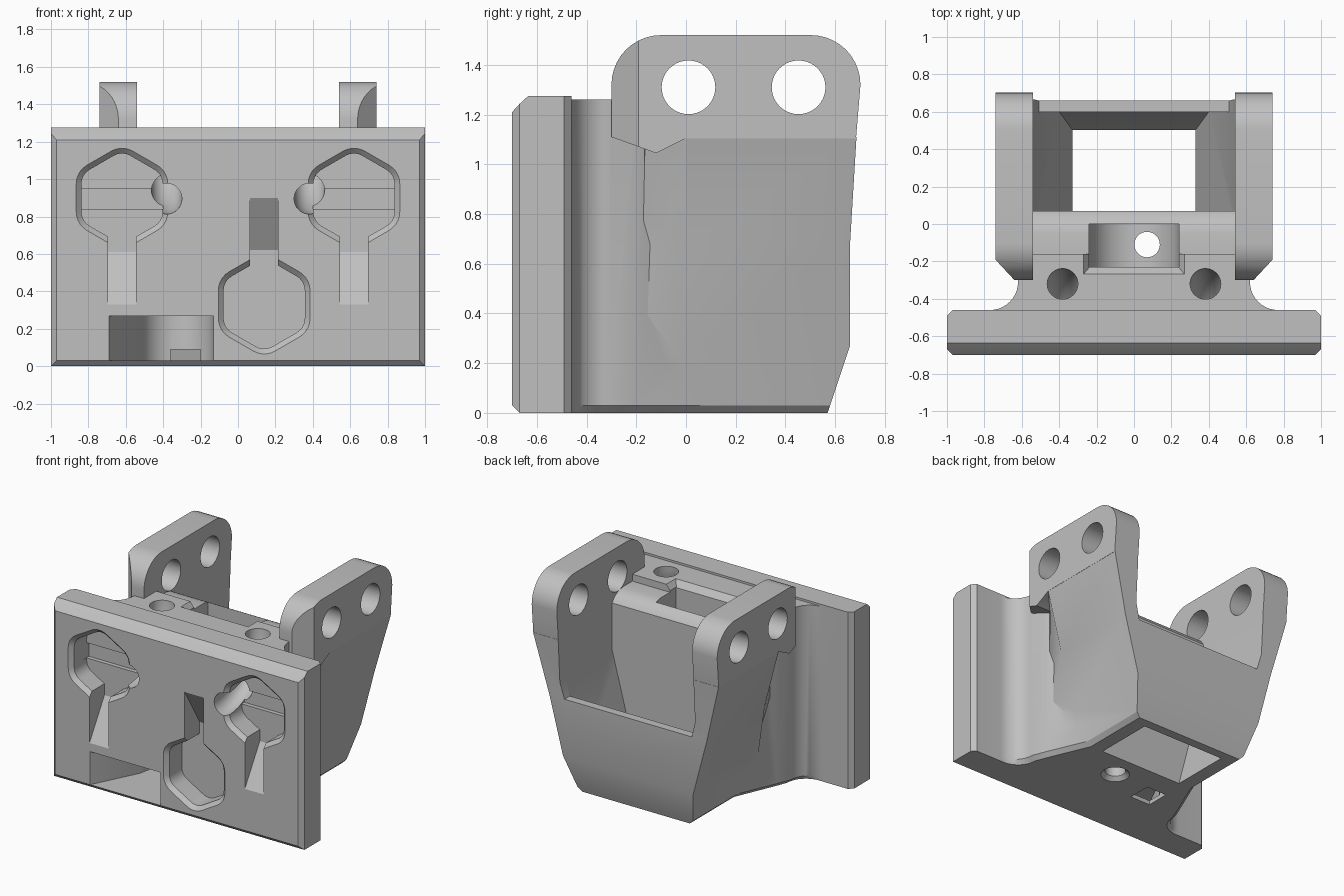
import bpy, bmesh
from math import sin, cos, pi, radians

old = bpy.data.objects.get("Cube")
if old:
    bpy.data.objects.remove(old, do_unlink=True)

grey = bpy.data.materials.new("matte grey")
grey.use_nodes = True
colour = (0.53, 0.53, 0.53, 1)
grey.diffuse_color = colour
grey.node_tree.nodes["Principled BSDF"].inputs["Base Color"].default_value = colour


def loft(name, rings):
    """Skin matching rings of points and cap both ends."""
    bm = bmesh.new()
    loops = [[bm.verts.new(p) for p in ring] for ring in rings]
    n = len(loops[0])
    for a, b in zip(loops, loops[1:]):
        for i in range(n):
            j = (i + 1) % n
            bm.faces.new((a[i], a[j], b[j], b[i]))
    bm.faces.new(loops[0])
    bm.faces.new(loops[-1])
    bmesh.ops.recalc_face_normals(bm, faces=bm.faces)
    mesh = bpy.data.meshes.new(name)
    bm.to_mesh(mesh)
    bm.free()
    mesh.materials.append(grey)
    ob = bpy.data.objects.new(name, mesh)
    bpy.context.collection.objects.link(ob)
    return ob


def place(axis, d, u, v):
    return {"x": (d, u, v), "y": (u, d, v), "z": (u, v, d)}[axis]


def prism(name, axis, pts, d0, d1):
    return loft(name, [[place(axis, d, u, v) for u, v in pts] for d in (d0, d1)])


def rect(u0, u1, v0, v1):
    return [(u0, v0), (u1, v0), (u1, v1), (u0, v1)]


def arc(cu, cv, r, a0, a1, n=10):
    angles = [radians(a0 + (a1 - a0) * i / n) for i in range(n + 1)]
    return [(cu + r * cos(a), cv + r * sin(a)) for a in angles]


def circle(cu, cv, r):
    return arc(cu, cv, r, 0, 360, 40)[:-1]


def stack(name, axis, sections):
    """Loft of rectangles: (d, u0, u1, v0, v1)."""
    return loft(name, [[place(axis, s[0], u, v) for u, v in rect(*s[1:])] for s in sections])


def mirrored(half, z, inset=0):
    """Close a right-hand outline with its mirror image at height z."""
    right = [(x - inset, y) for x, y in half]
    return [(x, y, z) for x, y in right + [(-x, y) for x, y in reversed(right)]]


def combine(ob, other, op):
    mod = ob.modifiers.new("combine", "BOOLEAN")
    mod.operation, mod.object, mod.solver = op, other, "EXACT"
    bpy.context.view_layer.objects.active = ob
    bpy.ops.object.modifier_apply(modifier=mod.name)
    bpy.data.objects.remove(other, do_unlink=True)


def cut(ob, *cutters):
    for c in cutters:
        combine(ob, c, "DIFFERENCE")


# Front plate with chamfered rim
bracket = stack("mounting_bracket", "y", [
    (-.70, -.97, .97, .03, 1.21), (-.67, -1, 1, 0, 1.243), (-.635, -1, 1, 0, 1.275),
    (-.49, -1, 1, 0, 1.275), (-.46, -.97, .97, 0, 1.275)])

# Neck with concave sides, joining the plate to the frame
flare = [(.77, -.47)] + arc(.77, -.31, .15, 270, 180)
low = flare + [(.58, -.21), (.46, .07)]
high = flare + [(.61, -.2), (.56, .07)]
neck = loft("neck", [mirrored(low, 0, .03), mirrored(low, .03), mirrored(high, 1.26)])
rail_top = [(-.16, 1.4), (-.16, 1.21), (-.05, 1.21), (0, 1.2), (.045, 1.175), (.07, 1.14),
            (.2, 1.14), (.2, 1.4)]
cut(neck, prism("rail_cutter", "x", rail_top, -.7, .7))

# Tapered frame with an open well through it
frame = loft("frame", [
    mirrored([(.54, -.22), (w, 0), (w, back)], z)
    for z, w, back in ((0, .43, .57), (.03, .46, .58), (.27, .52, .66),
                       (.68, .628, .66), (1.11, .74, .686))])
cut(frame,
    stack("well", "z", [(-.01, -.327, .327, .07, .5), (.27, -.40, .40, .07, .6),
                        (.80, -.54, .54, .07, .6), (1.2, -.54, .54, .07, .6)]),
    stack("back_gap", "z", [(.68, -.508, .508, .08, .9), (.80, -.54, .54, .08, .9),
                            (1.2, -.54, .54, .08, .9)]))

# Two ears with pivot holes
ear_outline = ([(-.12, 1.045), (0, 1.105), (.684, 1.105)] + arc(.502, 1.32, .2, 0, 90)
               + arc(-.1, 1.32, .2, 90, 180) + [(-.3, 1.11)])
ears = []
for side in (-1, 1):
    ear = prism("ear", "x", ear_outline, side * .54, side * .74)
    corner = [(side * .63, -.31), (side * .76, -.31), (side * .76, -.17)]
    cut(ear, prism("corner_cutter", "z", corner, .9, 1.6))
    for y in (.01, .453):
        cut(ear, prism("pivot_hole", "x", circle(y, 1.31, .108), side * .4, side * .9))
    ears.append(ear)

for part in [neck, frame] + ears:
    combine(bracket, part, "UNION")


# Keyhole pockets: rounded hexagon with a chamfered rim, slot and ramp
def keyhole(cx, cz, way):
    def ring(y, inset):
        pts = []
        for k in range(6):
            a = 30 + 60 * k
            pts += arc(cx + .149 * cos(radians(a)), cz + .149 * sin(radians(a)),
                       .116 - inset, a - 30, a + 30, 5)
        return [(x, y, z) for x, z in pts]
    floor = -.53
    cut(bracket, loft("hexagon", [ring(-.71, -.01), ring(-.672, .028), ring(floor, .028)]))
    ramp = [(-.72, cz), (floor, cz), (floor, cz + way * .29), (-.7, cz + way * .57),
            (-.72, cz + way * .57)]
    cut(bracket, prism("slot", "x", ramp, cx - .075, cx + .075))


# Curved channel turning from the plate front up to the neck top
def elbow(cx):
    rings = []
    for i in range(-1, 14):
        a = pi / 2 * min(max(i, 0), 12) / 12
        dy = -.1 if i < 0 else 0
        dz = .1 if i > 12 else 0
        rings.append([(cx + u, -.69 + (.37 + v) * sin(a) + dy, 1.265 - (.37 + v) * cos(a) + dz)
                      for u, v in circle(0, 0, .082)])
    return loft("elbow", rings)


for side in (-1, 1):
    keyhole(side * .62, .90, -1)
    cut(bracket,
        prism("groove", "x", rect(-.56, -.50, .84, .95), side * .84, side * .40),
        elbow(side * .382))
keyhole(.14, .33, 1)

# Trough in the neck top, with a drain hole
trough = [(-.24, 1.4)] + arc(0, 1.0, .24, 180, 360, 20) + [(.24, 1.4)]
cut(bracket,
    prism("trough", "y", trough, -.23, 0),
    stack("trough_rim", "z", [(1.215, -.235, .235, -.228, -.005),
                              (1.275, -.28, .28, -.28, -.005)]),
    prism("drain", "z", circle(.07, -.11, .068), -.1, .9),
    loft("countersink", [[(x, y, z) for x, y in circle(.07, -.11, r)]
                         for z, r in ((-.01, .105), (.035, .06))]))

# Rounded recess low in the front, and the small port beneath it
recess = [(-.13, -.8), (-.69, -.8), (-.69, -.7)] + arc(-.325, -.36, .195, 180, 0, 16)
cut(bracket,
    prism("recess", "z", recess, .03, .268),
    stack("port", "z", [(-.1, -.36, -.2, -.27, -.07), (.09, -.36, -.2, -.27, -.13)]))

bpy.ops.object.select_all(action="DESELECT")
bracket.select_set(True)
bpy.context.view_layer.objects.active = bracket
bpy.ops.object.shade_smooth_by_angle(angle=radians(28))
